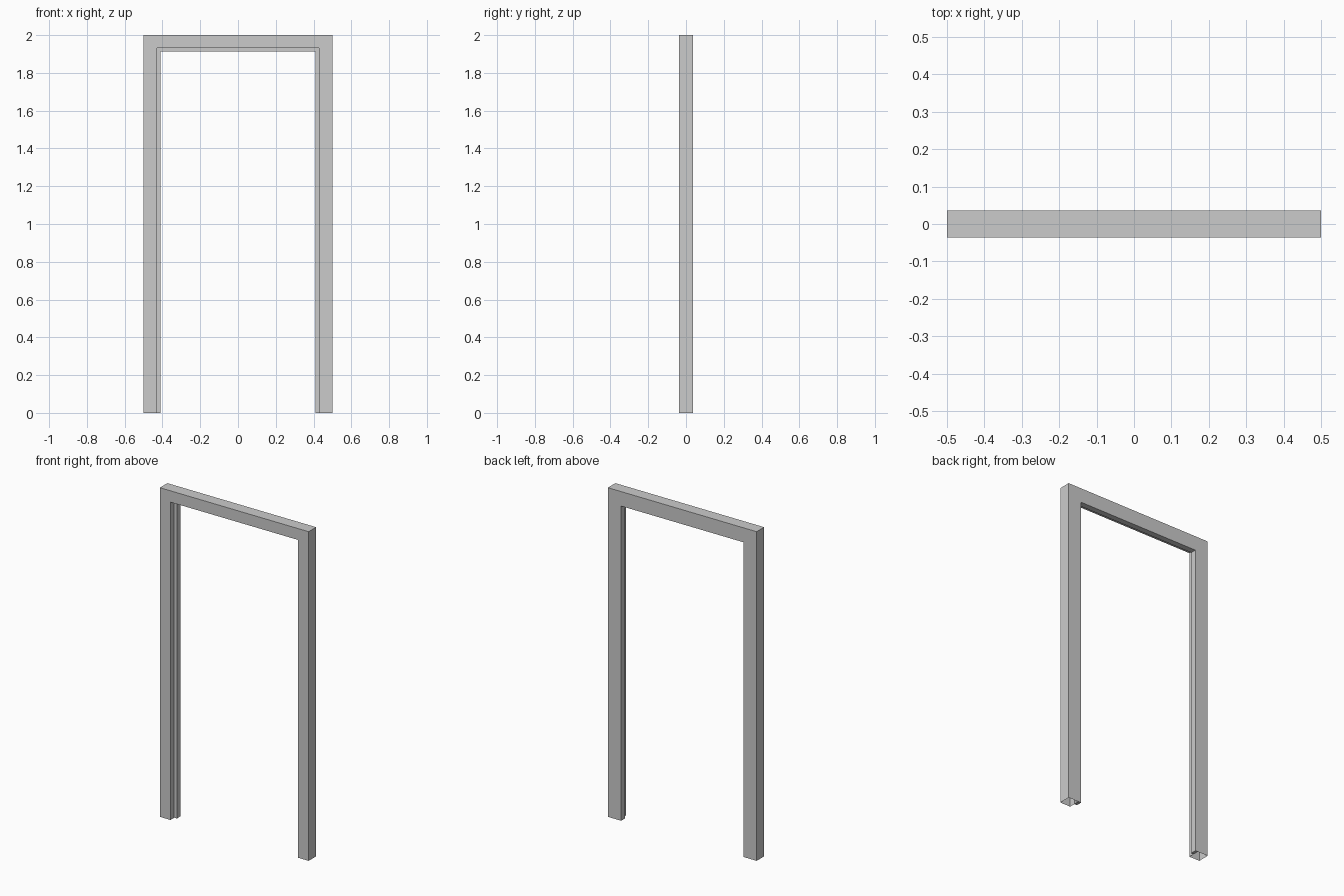
import bpy, bmesh

if "Cube" in bpy.data.objects:
    bpy.data.objects.remove(bpy.data.objects["Cube"])

D = 0.036                   # half depth of the frame
OUTER = (0.5, 2.0)          # half width, top height
INNER = (0.429, 1.931)
STOP = (0.411, 1.912)

# Cross-section of the jamb: main box with a stop on the back half
section = [(OUTER, -D), (INNER, -D), (INNER, 0), (STOP, 0),
           (STOP, D), (INNER, D), (OUTER, D), (OUTER, 0)]

bm = bmesh.new()

# Each section point runs up the left jamb, across the head, down the right jamb
rails = []
for (w, h), y in section:
    path = [(-w, 0), (-w, h), (w, h), (w, 0)]
    rails.append([bm.verts.new((x, y, z)) for x, z in path])

for i, a in enumerate(rails):
    b = rails[(i + 1) % len(rails)]
    for k in range(3):
        bm.faces.new((a[k], a[k + 1], b[k + 1], b[k]))

# The stop is closed at the floor; the main jambs are open underneath
for k in (0, 3):
    bm.faces.new([rails[i][k] for i in (2, 3, 4, 5)])

bmesh.ops.recalc_face_normals(bm, faces=bm.faces)
mesh = bpy.data.meshes.new("door_frame")
bm.to_mesh(mesh)
bm.free()
bpy.context.collection.objects.link(bpy.data.objects.new("door_frame", mesh))
